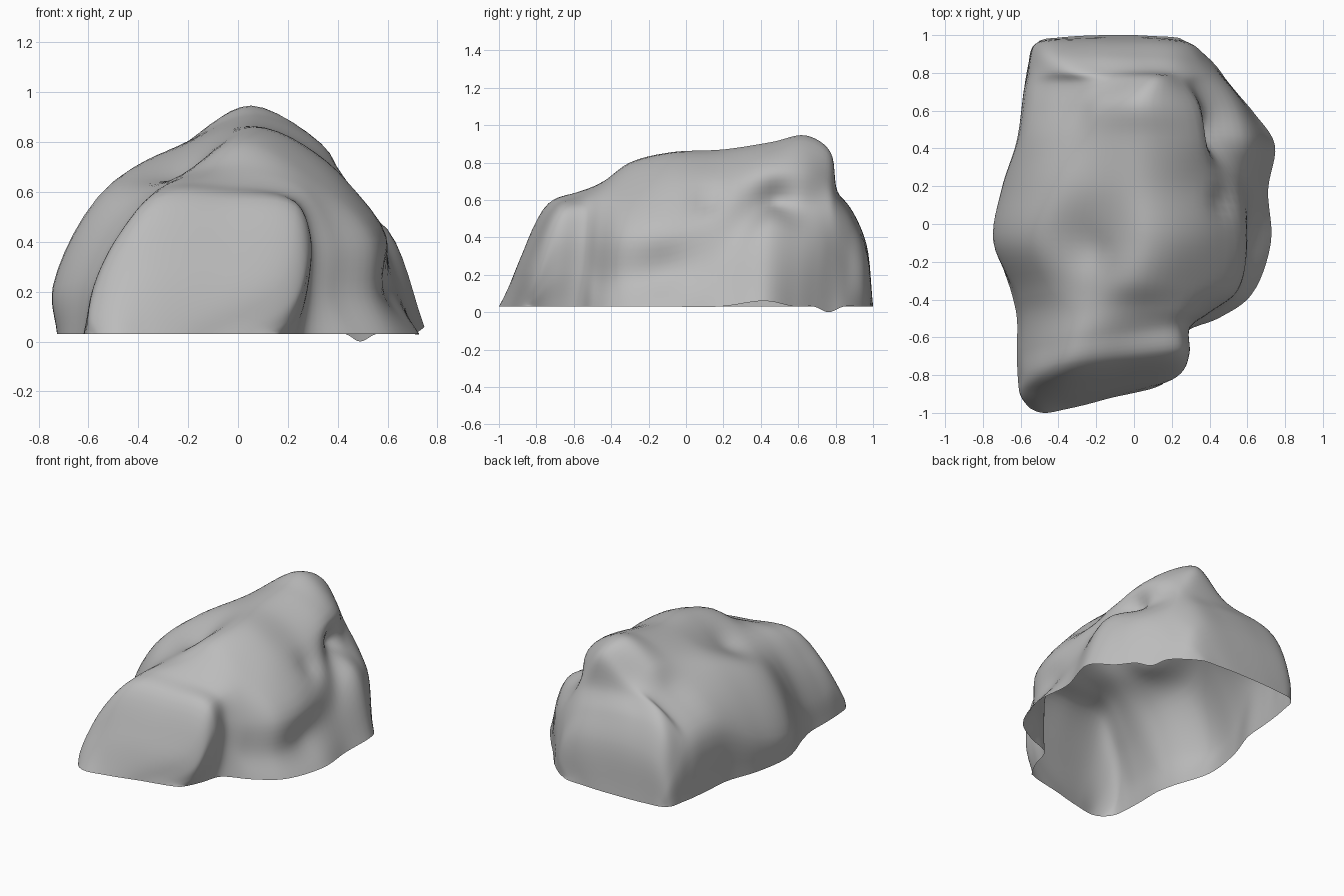
import bpy
import bmesh
import math
from mathutils import Vector

if "Cube" in bpy.data.objects:
    bpy.data.objects.remove(bpy.data.objects["Cube"], do_unlink=True)

FLOOR = 0.03
STEPS = 6
NOSE_TILT = 0.12

# Each rib: foot y, crest y, right foot x, (x, z) points over the top, left foot x
NOSE_RIBS = [
    (-.84, -.86, .18, [(.21, .09), (.23, .18), (.17, .26), (-.08, .29),
                       (-.36, .29), (-.51, .21), (-.59, .11)], -.605),
    (-.76, -.72, .22, [(.275, .20), (.29, .42), (.23, .54), (-.05, .57),
                       (-.33, .57), (-.48, .42), (-.58, .22)], -.615),
    (-.63, -.58, .27, [(.29, .22), (.29, .42), (.23, .57), (-.03, .63),
                       (-.30, .62), (-.47, .43), (-.58, .20)], -.62),
]
BODY_RIBS = [
    (-.50, -.44, .45, [(.39, .18), (.39, .40), (.27, .61), (.00, .70),
                       (-.25, .65), (-.44, .48), (-.58, .22)], -.62),
    (-.38, -.30, .62, [(.55, .18), (.54, .41), (.32, .65), (.02, .80),
                       (-.23, .67), (-.46, .52), (-.61, .25)], -.645),
    (-.10, -.08, .725, [(.61, .20), (.58, .42), (.35, .72), (.06, .855),
                        (-.24, .69), (-.53, .60), (-.74, .22)], -.725),
    (.18, .20, .71, [(.62, .28), (.53, .53), (.36, .72), (.06, .87),
                     (-.20, .79), (-.44, .68), (-.69, .28)], -.69),
]
BACK_RIBS = [
    (.42, .46, .745, [(.60, .45), (.39, .59), (.37, .755), (.07, .91),
                      (-.19, .81), (-.34, .69), (-.60, .42)], -.61),
    (.58, .64, .64, [(.56, .39), (.37, .57), (.33, .76), (.055, .945),
                     (-.17, .81), (-.29, .66), (-.565, .44)], -.595),
    (.68, .77, .555, [(.50, .35), (.33, .56), (.25, .71), (.11, .86),
                      (-.10, .73), (-.28, .63), (-.55, .42)], -.585),
    (.76, .81, .49, [(.45, .30), (.34, .49), (.23, .60), (.09, .64),
                     (-.13, .64), (-.36, .61), (-.54, .39)], -.575),
    (.84, .89, .43, [(.39, .21), (.32, .37), (.21, .48), (.03, .52),
                     (-.21, .54), (-.43, .51), (-.54, .29)], -.56),
    (.93, .965, .33, [(.32, .14), (.27, .25), (.18, .32), (.00, .35),
                      (-.24, .36), (-.44, .32), (-.52, .18)], -.54),
]

# Ground lines that close the front and the back
FRONT_EDGE = [(.15, -.85), (.10, -.87), (.02, -.89), (-.12, -.92), (-.25, -.955),
              (-.36, -.98), (-.48, -1), (-.55, -.975), (-.59, -.93)]
BACK_EDGE = [(.24, .985), (.20, .99), (.10, .995), (0, 1), (-.15, 1),
             (-.30, .995), (-.42, .985), (-.47, .98), (-.50, .97)]

# Local dents and bumps: centre, radius, push
DENTS = [
    ((.36, .48, .60), .08, (-.04, 0, -.01)),
    ((.46, .12, .60), .09, (-.02, 0, -.03)),
    ((.56, -.12, .46), .13, (.02, 0, 0)),
    ((.64, -.12, .24), .12, (-.02, 0, 0)),
    ((-.24, -.14, .70), .11, (.02, 0, -.02)),
]


def rib_points(foot_y, crest_y, right_x, arch, left_x, tilt=0):
    """Lean a rib from its foot line to its crest line, and turn it by the tilt."""
    crest_z = max(z for x, z in arch)
    outline = [(right_x, FLOOR)] + arch + [(left_x, FLOOR)]
    return [Vector((x, foot_y + (crest_y - foot_y) * z / crest_z + tilt * (x + .15), z))
            for x, z in outline]


def smooth_path(points):
    """Centripetal spline through the points."""
    p = [points[0] * 2 - points[1]] + points + [points[-1] * 2 - points[-2]]
    path = []
    for i in range(len(points) - 1):
        q = p[i:i + 4]
        t = [0]
        for a, b in zip(q, q[1:]):
            t.append(t[-1] + math.sqrt((b - a).length) + 0.001)
        for s in range(STEPS):
            u = t[1] + (t[2] - t[1]) * s / STEPS
            layer = q
            for span in (1, 2):
                layer = [a.lerp(b, (u - t[k]) / (t[k + span] - t[k]))
                         for k, (a, b) in enumerate(zip(layer, layer[1:]))]
            path.append(layer[0].lerp(layer[1], (u - t[1]) / (t[2] - t[1])))
    return path + [points[-1].copy()]


# Ribs in order, with an uneven right foot
back = [rib_points(*rib) for rib in BACK_RIBS]
back[0][0].z = 0.06
back[3][0].z = 0.0
ribs = [[Vector((x, y, FLOOR)) for x, y in FRONT_EDGE]]
ribs += [rib_points(*rib, tilt=NOSE_TILT) for rib in NOSE_RIBS]
ribs += [rib_points(*rib) for rib in BODY_RIBS] + back
ribs.append([Vector((x, y, FLOOR)) for x, y in BACK_EDGE])

# Loft both ways, then press in the dents
arches = [smooth_path(rib) for rib in ribs]
columns = [smooth_path(list(column)) for column in zip(*arches)]
for column in columns:
    for co in column:
        for centre, radius, push in DENTS:
            falloff = math.exp(-((co - Vector(centre)).length / radius) ** 2)
            co += Vector(push) * falloff
        co.z = max(co.z, 0)

# Rock shell, open underneath
bm = bmesh.new()
grid = [[bm.verts.new(co) for co in column] for column in columns]
for a, b in zip(grid, grid[1:]):
    for i in range(len(a) - 1):
        bm.faces.new((a[i], a[i + 1], b[i + 1], b[i]))
bmesh.ops.recalc_face_normals(bm, faces=bm.faces)
bm.normal_update()
if sum(f.normal.z * f.calc_area() for f in bm.faces) < 0:
    bmesh.ops.reverse_faces(bm, faces=bm.faces)
mesh = bpy.data.meshes.new("rock_shell")
bm.to_mesh(mesh)
bm.free()
rock = bpy.data.objects.new("rock_shell", mesh)
bpy.context.collection.objects.link(rock)

# Stone colour
stone = bpy.data.materials.new("stone_grey")
stone.use_nodes = True
colour = (0.5, 0.5, 0.5, 1)
stone.diffuse_color = colour
stone.node_tree.nodes["Principled BSDF"].inputs["Base Color"].default_value = colour
mesh.materials.append(stone)

# Soft shading
bpy.ops.object.select_all(action="DESELECT")
rock.select_set(True)
bpy.context.view_layer.objects.active = rock
bpy.ops.object.shade_smooth_by_angle(angle=math.radians(60))
